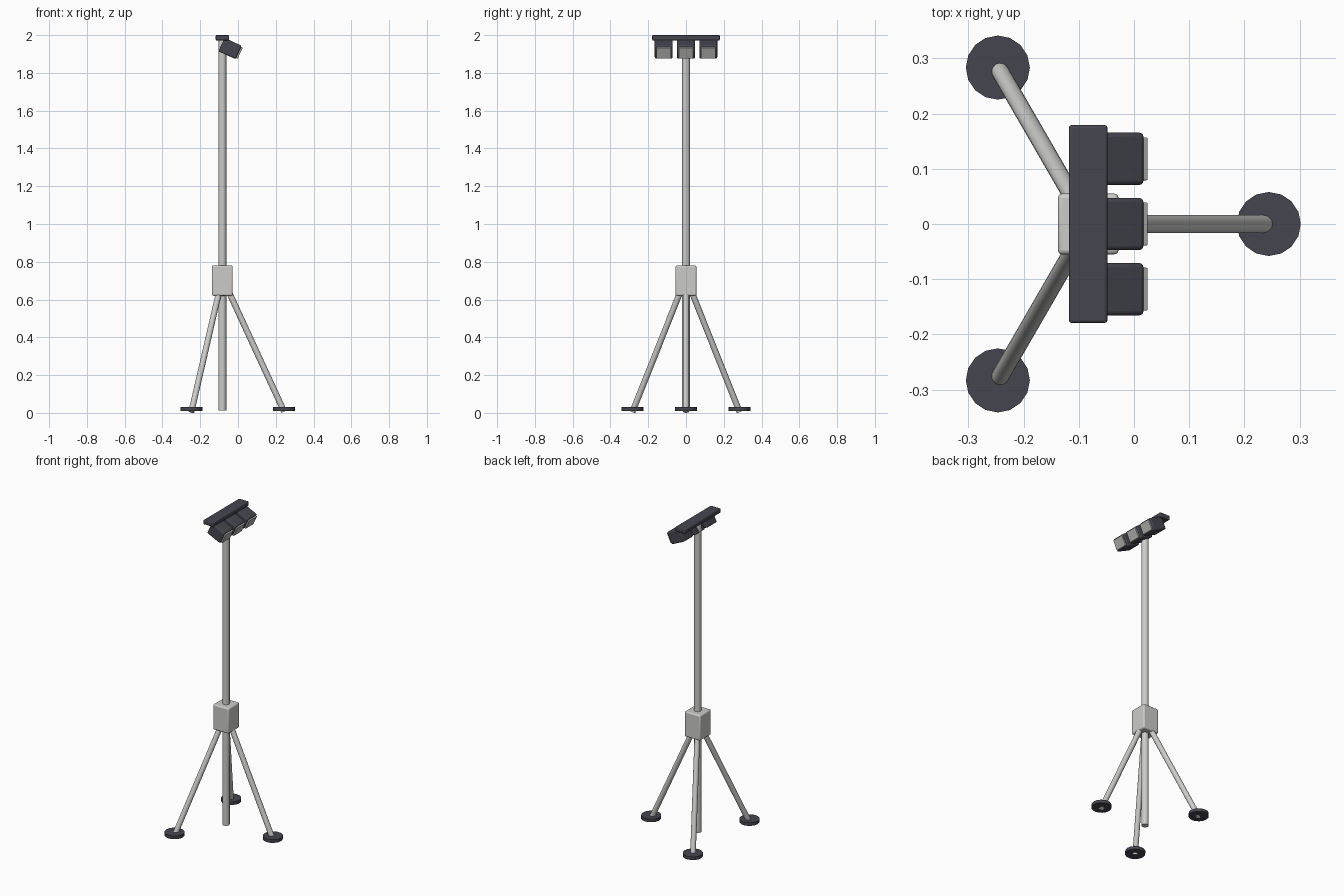
import bpy, math
from mathutils import Vector

if "Cube" in bpy.data.objects:
    bpy.data.objects.remove(bpy.data.objects["Cube"])

POLE_X = -0.083


def material(name, rgb):
    m = bpy.data.materials.new(name)
    m.diffuse_color = (*rgb, 1)
    m.use_nodes = True
    m.node_tree.nodes["Principled BSDF"].inputs["Base Color"].default_value = m.diffuse_color
    return m


METAL = material("light grey metal", (0.6, 0.6, 0.59))
DARK = material("dark plastic", (0.06, 0.06, 0.078))
GLASS = material("lamp glass", (0.46, 0.46, 0.45))


def finish(name, mat):
    ob = bpy.context.object
    ob.name = name
    ob.data.materials.append(mat)
    return ob


def box(name, loc, size, mat, bevel, tilt=0.0):
    bpy.ops.mesh.primitive_cube_add(size=1, location=loc, rotation=(0, tilt, 0))
    ob = finish(name, mat)
    ob.scale = size
    bpy.ops.object.transform_apply(location=False, rotation=False, scale=True)
    mod = ob.modifiers.new("rounded edges", 'BEVEL')
    mod.width, mod.segments = bevel, 3
    bpy.ops.object.shade_smooth_by_angle(angle=math.radians(35))
    return ob


def rod(name, a, b, radius, mat, sides=16, smooth=True):
    a, b = Vector(a), Vector(b)
    d = b - a
    bpy.ops.mesh.primitive_cylinder_add(
        vertices=sides, radius=radius, depth=d.length, location=(a + b) / 2,
        rotation=d.to_track_quat('Z', 'Y').to_euler())
    ob = finish(name, mat)
    if smooth:
        bpy.ops.object.shade_smooth_by_angle(angle=math.radians(35))
    return ob


# Centre pole and the hub that the legs spread from
rod("pole", (POLE_X, 0, 0.013), (POLE_X, 0, 1.98), 0.021, METAL)
box("hub", (POLE_X, 0, 0.70), (0.11, 0.11, 0.16), METAL, 0.008)

# Three splayed legs with round feet
for i in range(3):
    ang = math.radians(120 * i)
    c, s = math.cos(ang), math.sin(ang)
    fx, fy = POLE_X + 0.327 * c, 0.327 * s
    rod(f"leg_{i + 1}", (POLE_X + 0.035 * c, 0.035 * s, 0.64),
        (fx, fy, 0.0068), 0.016, METAL)
    rod(f"foot_{i + 1}", (fx, fy, 0.01), (fx, fy, 0.03), 0.058, DARK, 16, False)

# Cross bar on top
box("cross_bar", (POLE_X, 0, 1.986), (0.07, 0.358, 0.028), DARK, 0.005)

# Three lamps tilted downwards, each with a glass front
TILT = math.radians(25)
aim = Vector((math.cos(TILT), 0, -math.sin(TILT)))
for i in range(3):
    centre = Vector((-0.042, 0.118 * (i - 1), 1.929))
    box(f"lamp_{i + 1}", centre, (0.10, 0.095, 0.078), DARK, 0.008, TILT)
    box(f"lamp_glass_{i + 1}", centre + aim * 0.053, (0.012, 0.078, 0.064),
        GLASS, 0.002, TILT)
